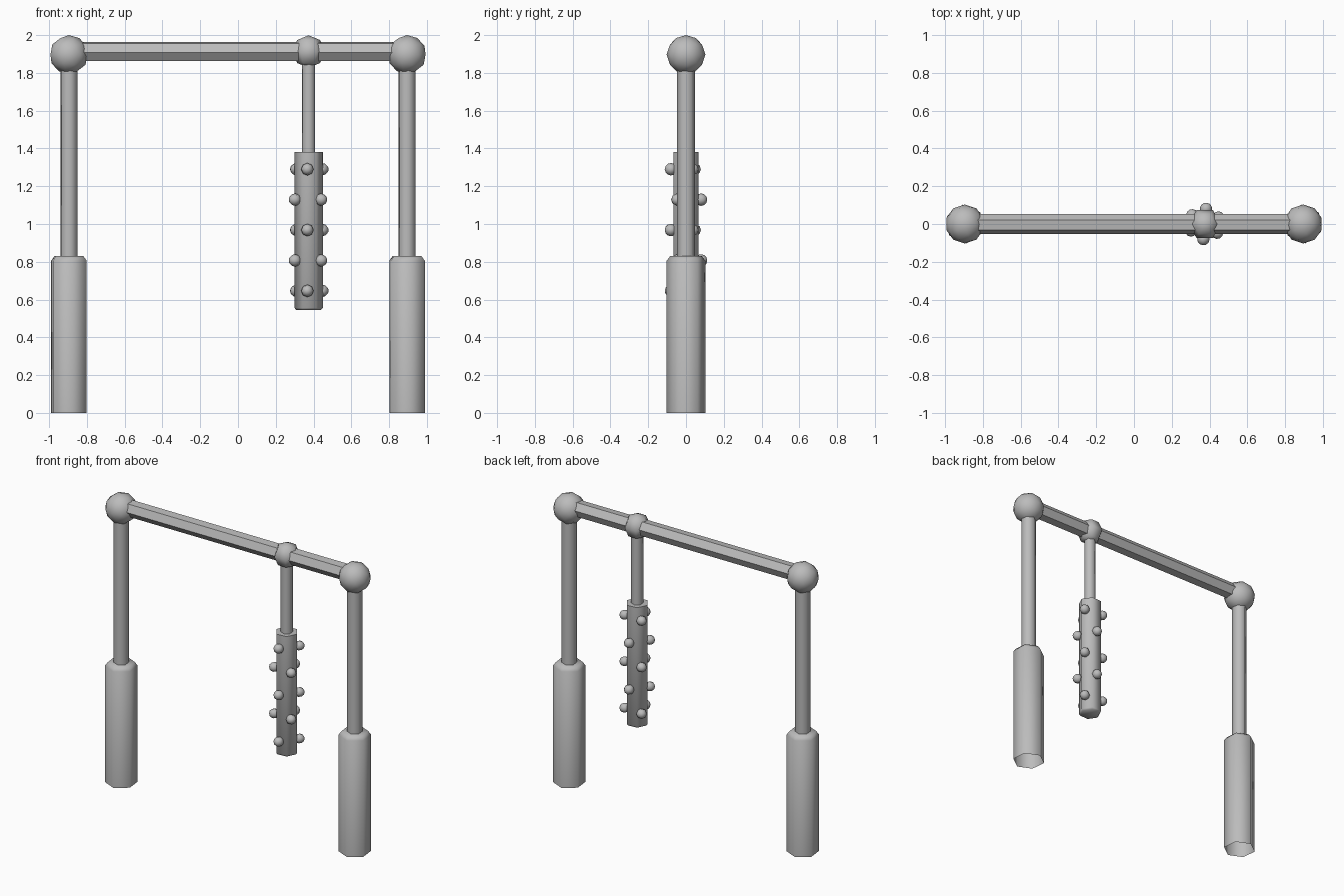
import bpy, bmesh, math
from mathutils import Matrix, Vector

cube = bpy.data.objects.get("Cube")
if cube:
    bpy.data.objects.remove(cube)

grey = bpy.data.materials.new("plain grey")
grey.use_nodes = True
colour = (0.5, 0.5, 0.5, 1)
grey.diffuse_color = colour
grey.node_tree.nodes["Principled BSDF"].inputs["Base Color"].default_value = colour


def finish(name, bm, smooth=None):
    """Turn a bmesh into a named object."""
    bmesh.ops.recalc_face_normals(bm, faces=bm.faces[:])
    mesh = bpy.data.meshes.new(name)
    bm.to_mesh(mesh)
    bm.free()
    mesh.materials.append(grey)
    ob = bpy.data.objects.new(name, mesh)
    bpy.context.collection.objects.link(ob)
    if smooth:
        bpy.ops.object.select_all(action='DESELECT')
        ob.select_set(True)
        bpy.context.view_layer.objects.active = ob
        bpy.ops.object.shade_smooth_by_angle(angle=math.radians(smooth))
    return ob


def hex_tube(name, profile, turn, loc, caps=(True, True), smooth=65, along_x=False):
    """Six-sided tube through (radius, height) rings, first corner at angle turn."""
    bm = bmesh.new()
    rings = []
    for r, z in profile:
        angles = [math.radians(turn + 60 * i) for i in range(6)]
        rings.append([bm.verts.new((r * math.cos(a), r * math.sin(a), z)) for a in angles])
    for a, b in zip(rings, rings[1:]):
        for i in range(6):
            j = (i + 1) % 6
            bm.faces.new((a[i], a[j], b[j], b[i]))
    for ring, cap in zip((rings[0], rings[-1]), caps):
        if cap:
            bm.faces.new(ring)
    if along_x:
        bmesh.ops.rotate(bm, matrix=Matrix.Rotation(math.pi / 2, 3, 'Y'), verts=bm.verts)
    bmesh.ops.translate(bm, vec=loc, verts=bm.verts)
    return finish(name, bm, smooth)


# Uprights: padded foot open underneath, thin post, ball corner
for side, x in (("left", 0.895), ("right", -0.895)):
    hex_tube(side + "_post_pad", [(0.103, 0), (0.103, 0.805), (0.084, 0.83)],
             96, (x, 0, 0), caps=(False, True))
    hex_tube(side + "_post", [(0.049, 0.82), (0.049, 1.85)], 96, (x, 0, 0))
    bm = bmesh.new()
    bmesh.ops.create_icosphere(bm, subdivisions=2, radius=0.103,
                               matrix=Matrix.Translation((x, 0, 1.897)))
    finish(side + "_corner_ball", bm, 65)

# Crossbar
hex_tube("crossbar", [(0.054, -0.87), (0.054, 0.87)], 96, (0, 0, 1.913),
         smooth=None, along_x=True)

# Hanging assembly: joint, rod and studded roller
HX = 0.374
bm = bmesh.new()
bmesh.ops.create_uvsphere(bm, u_segments=6, v_segments=4, radius=0.086)
bmesh.ops.rotate(bm, matrix=Matrix.Rotation(math.radians(30), 3, 'Z'), verts=bm.verts)
bmesh.ops.translate(bm, vec=(HX, 0, 1.913), verts=bm.verts)
finish("hanger_joint", bm, 65)
hex_tube("hanger_rod", [(0.038, 1.37), (0.038, 1.88)], 96, (HX, 0, 0))
hex_tube("roller", [(0.066, 0.545), (0.075, 0.556), (0.075, 1.38)], 4, (HX, 0, 0))

# Studs: three per row, alternate rows turned half a turn
for row in range(5):
    bm = bmesh.new()
    for k in range(3):
        a = math.radians(265 + 180 * (row % 2) + 120 * k)
        out = Vector((math.cos(a), math.sin(a), 0))
        place = Matrix.Translation(Vector((HX, 0, 1.29 - 0.161 * row)) + out * 0.08)
        turn = out.to_track_quat('Z', 'Y').to_matrix().to_4x4()
        bmesh.ops.create_uvsphere(bm, u_segments=8, v_segments=6, radius=0.033,
                                  matrix=place @ turn)
    finish("stud_row_%d" % (row + 1), bm, 65)
